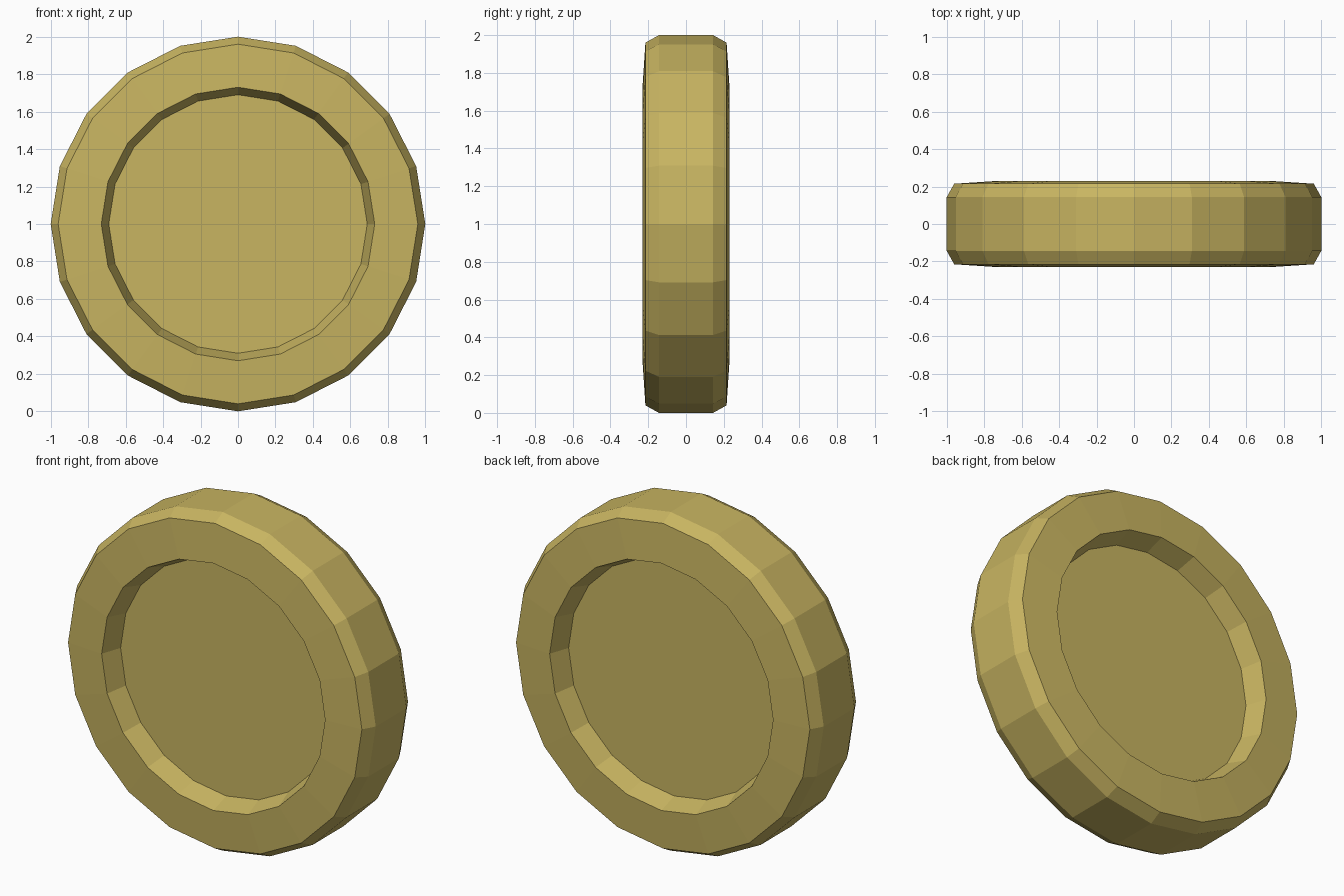
import bpy, bmesh
from math import cos, sin, tau

if "Cube" in bpy.data.objects:
    bpy.data.objects.remove(bpy.data.objects["Cube"])

SIDES = 20
# half profile (radius, distance from mid-plane), recess floor out to the edge
half = [(0.69, 0.11), (0.73, 0.23), (0.96, 0.215), (1.0, 0.143)]
profile = [(r, -d) for r, d in half] + [(r, d) for r, d in reversed(half)]

# Lathe the profile around the y axis
bm = bmesh.new()
rings = [[bm.verts.new((r * cos(tau * i / SIDES), y, 1 + r * sin(tau * i / SIDES)))
          for i in range(SIDES)] for r, y in profile]
for a, b in zip(rings, rings[1:]):
    for i in range(SIDES):
        j = (i + 1) % SIDES
        bm.faces.new((a[i], a[j], b[j], b[i]))

# Recessed floors, front and back
bm.faces.new(rings[0])
bm.faces.new(rings[-1])
bmesh.ops.recalc_face_normals(bm, faces=bm.faces)

mesh = bpy.data.meshes.new("coin")
bm.to_mesh(mesh)
bm.free()
coin = bpy.data.objects.new("coin", mesh)
bpy.context.collection.objects.link(coin)

# Dull gold
gold = bpy.data.materials.new("gold")
gold.diffuse_color = (0.58, 0.46, 0.12, 1)
gold.use_nodes = True
gold.node_tree.nodes["Principled BSDF"].inputs["Base Color"].default_value = gold.diffuse_color
mesh.materials.append(gold)
